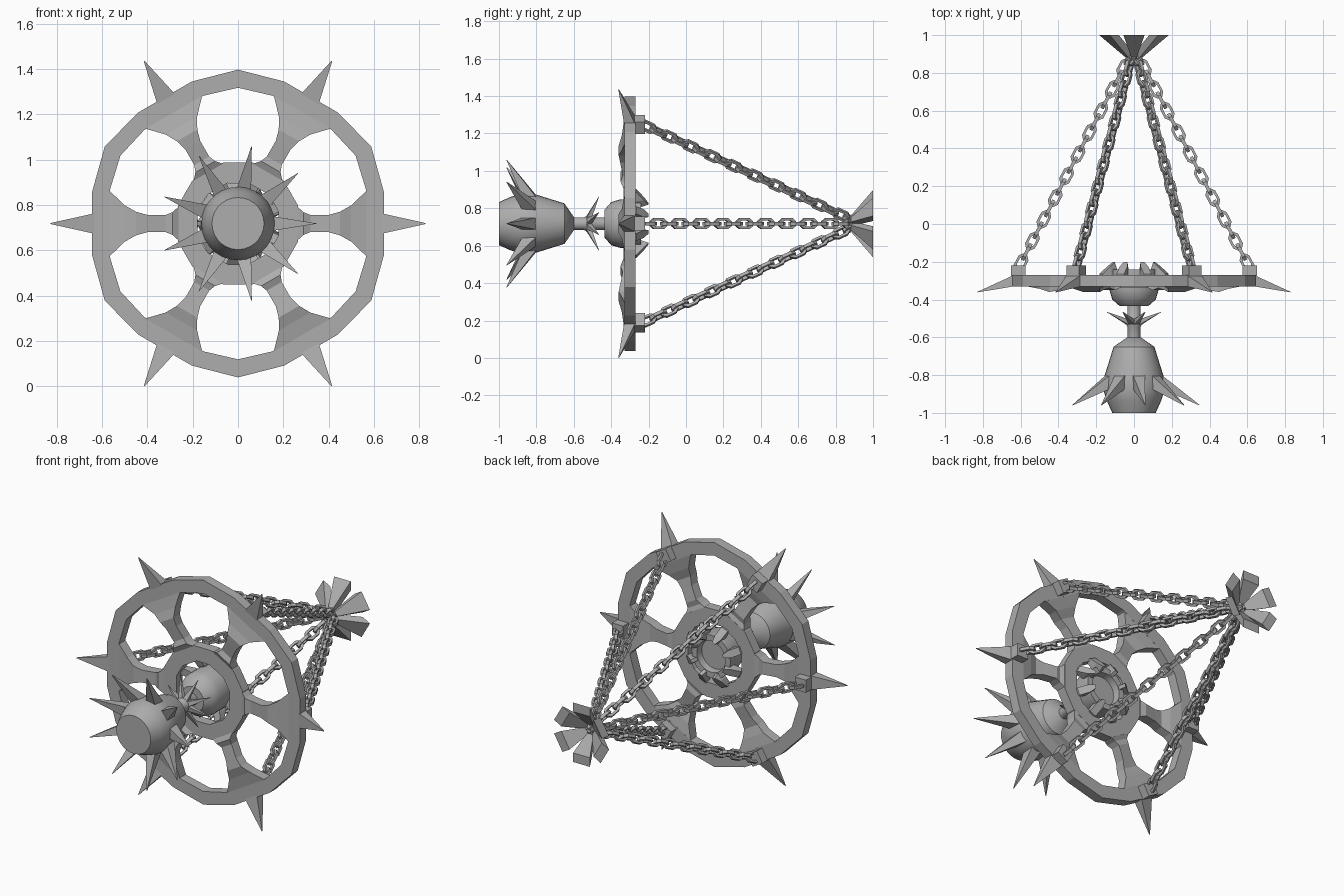
import bpy, bmesh, math
from mathutils import Vector

if "Cube" in bpy.data.objects:
    bpy.data.objects.remove(bpy.data.objects["Cube"])

CZ = 0.718  # height of the wheel axle
metal = bpy.data.materials.new("grey_metal")
metal.diffuse_color = (0.42, 0.42, 0.42, 1)
metal.use_nodes = True
metal.node_tree.nodes["Principled BSDF"].inputs["Base Color"].default_value = metal.diffuse_color


def pt(r, deg, y, t=0.0):
    """Point at radius r and angle deg around the axle, shifted t sideways."""
    a = math.radians(deg)
    return Vector((r * math.cos(a) - t * math.sin(a), y,
                   CZ + r * math.sin(a) + t * math.cos(a)))


def finish(bm, name, smooth=False):
    bmesh.ops.recalc_face_normals(bm, faces=bm.faces)
    me = bpy.data.meshes.new(name)
    bm.to_mesh(me)
    bm.free()
    me.materials.append(metal)
    ob = bpy.data.objects.new(name, me)
    bpy.context.collection.objects.link(ob)
    if smooth:
        bpy.ops.object.select_all(action='DESELECT')
        bpy.context.view_layer.objects.active = ob
        ob.select_set(True)
        bpy.ops.object.shade_smooth_by_angle(angle=math.radians(35))
    return ob


def loft(bm, loops, caps=True, closed=False):
    """Skin a series of equal point loops."""
    rows = [[bm.verts.new(p) for p in lp] for lp in loops]
    n = len(rows[0])
    pairs = list(zip(rows, rows[1:]))
    if closed:
        pairs.append((rows[-1], rows[0]))
    for a, b in pairs:
        for i in range(n):
            j = (i + 1) % n
            bm.faces.new((a[i], a[j], b[j], b[i]))
    if caps and not closed:
        bm.faces.new(rows[0])
        bm.faces.new(rows[-1])


def radial(name, sections, angles):
    """Repeat a lofted bar; section = (r, y) front, (r, y) back, half width."""
    bm = bmesh.new()
    for deg in angles:
        loft(bm, [[pt(r0, deg, y0, -t), pt(r0, deg, y0, t),
                   pt(r1, deg, y1, t), pt(r1, deg, y1, -t)]
                  for r0, y0, r1, y1, t in sections])
    return finish(bm, name)


def lathe(name, profile, n=28):
    """Turned part along the axle; profile = (y, r)."""
    bm = bmesh.new()
    loft(bm, [[pt(r, i * 360 / n, y) for i in range(n)] for y, r in profile])
    return finish(bm, name, True)


def rim(name, half, outer, inner, y0, y1):
    """Faceted ring; outer and inner = (radius beside spoke, radius between)."""
    bm = bmesh.new()
    loops = []
    for k in range(6):
        for da, mid in ((-half[0], 0), (half[0], 0), (30, 1)):
            di = da if mid else math.copysign(half[1], da)
            a, b = 60 * k + da, 60 * k + di
            loops.append([pt(outer[mid], a, y0), pt(outer[mid], a, y1),
                          pt(inner[mid], b, y1), pt(inner[mid], b, y0)])
    loft(bm, loops, closed=True)
    return finish(bm, name)


SIX = range(0, 360, 60)

# Wheel
rim("wheel_rim", (12, 15), (0.66, 0.68), (0.585, 0.60), -0.33, -0.27)
rim("wheel_hub", (16.5, 16.5), (0.277, 0.27), (0.186, 0.182), -0.335, -0.275)
radial("wheel_spokes", [(0.568, -0.33, 0.568, -0.27, 0.145),
                        (0.50, -0.343, 0.50, -0.283, 0.08),
                        (0.45, -0.36, 0.45, -0.30, 0.052),
                        (0.40, -0.352, 0.40, -0.292, 0.038),
                        (0.32, -0.338, 0.32, -0.278, 0.038),
                        (0.29, -0.35, 0.29, -0.285, 0.05),
                        (0.262, -0.335, 0.262, -0.275, 0.075)], SIX)
radial("wheel_spikes", [(0.635, -0.33, 0.635, -0.27, 0.045),
                        (0.829, -0.362, 0.829, -0.359, 0.002)], SIX)
radial("chain_brackets", [(0.575, -0.275, 0.575, -0.22, 0.038),
                          (0.65, -0.275, 0.65, -0.22, 0.038)], SIX)

# Central boss with a crown of claws
lathe("boss", [(-0.435, 0.075), (-0.40, 0.115), (-0.35, 0.13), (-0.24, 0.13),
               (-0.24, 0.095), (-0.28, 0.09)])
radial("boss_claws", [(0.19, -0.30, 0.19, -0.265, 0.022),
                      (0.135, -0.28, 0.145, -0.225, 0.022),
                      (0.10, -0.24, 0.115, -0.20, 0.010)],
       [22.5 + 45 * i for i in range(8)])

# Stem and its small spikes
lathe("stem", [(-0.62, 0.034), (-0.545, 0.034), (-0.53, 0.043),
               (-0.50, 0.043), (-0.485, 0.034), (-0.42, 0.034)], 20)
radial("stem_spikes", [(0.025, -0.54, 0.035, -0.505, 0.016),
                       (0.155, -0.467, 0.156, -0.465, 0.001)],
       [22.5 + 45 * i for i in range(8)])

# Mace head
lathe("mace_head", [(-1.0, 0.115), (-0.94, 0.142), (-0.88, 0.162),
                    (-0.80, 0.155), (-0.65, 0.108), (-0.60, 0.036)])
radial("mace_spikes", [(0.14, -0.87, 0.135, -0.79, 0.034),
                       (0.345, -0.96, 0.346, -0.957, 0.001)],
       range(0, 360, 40))

# Flared tail at the meeting point of the chains
radial("tail_flares", [(0.035, 0.875, 0.0, 0.895, 0.012),
                       (0.18, 1.0, 0.125, 1.0, 0.056)], range(30, 390, 60))
lathe("chain_knot", [(0.865, 0.015), (0.88, 0.035), (0.91, 0.035),
                     (0.925, 0.015)], 8)

# Chains of interlocked faceted links
LINK = [(0.041, 0.010), (0.022, 0.023), (-0.022, 0.023), (-0.041, 0.010),
        (-0.041, -0.010), (-0.022, -0.023), (0.022, -0.023), (0.041, -0.010)]
COUNT, W = 20, 0.009
bm = bmesh.new()
for deg in SIX:
    start, end = pt(0.598, deg, -0.205), pt(0.025, deg, 0.885)
    d = (end - start).normalized()
    side = (pt(1, deg + 90, 0) - pt(0, 0, 0)).normalized()
    up = d.cross(side)
    for i in range(COUNT):
        c = start.lerp(end, i / (COUNT - 1))
        v, w = (side, up) if i % 2 else (up, side)
        loops = []
        for a, b in LINK:
            p = c + d * a + v * b
            o = (d * a + v * b).normalized()
            loops.append([p + o * W + w * W, p - o * W + w * W,
                          p - o * W - w * W, p + o * W - w * W])
        loft(bm, loops, closed=True)
finish(bm, "chains")
